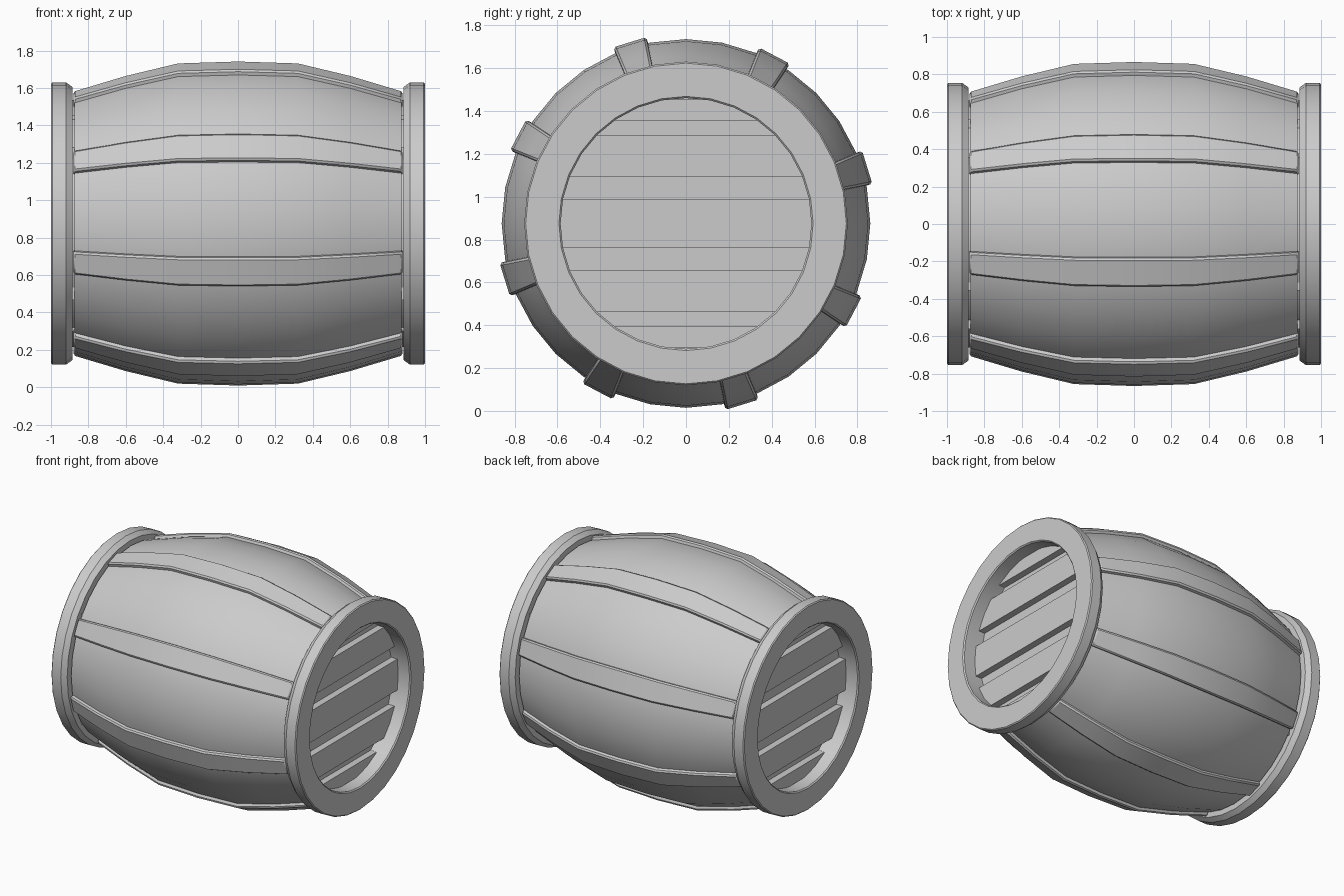
import bpy, bmesh, math

if "Cube" in bpy.data.objects:
    bpy.data.objects.remove(bpy.data.objects["Cube"])

CZ = 0.875      # height of the barrel axis
SIDES = 32


def finish(name, bm, smooth=True, bevel=0.0, mirror=False):
    bmesh.ops.recalc_face_normals(bm, faces=bm.faces)
    mesh = bpy.data.meshes.new(name)
    bm.to_mesh(mesh)
    bm.free()
    ob = bpy.data.objects.new(name, mesh)
    bpy.context.collection.objects.link(ob)
    ob.location.z = CZ
    if bevel:
        mod = ob.modifiers.new("Bevel", 'BEVEL')
        mod.width = bevel
        mod.segments = 1
        mod.limit_method = 'ANGLE'
        mod.angle_limit = math.radians(50)
    if mirror:
        ob.modifiers.new("Mirror", 'MIRROR').use_axis[0] = True
    if smooth:
        bpy.ops.object.select_all(action='DESELECT')
        ob.select_set(True)
        bpy.context.view_layer.objects.active = ob
        bpy.ops.object.shade_smooth_by_angle(angle=math.radians(30))
    return ob


def lathe(name, profile, closed=False, mirror=False):
    """Revolve (x, radius) points around the x axis."""
    bm = bmesh.new()
    rings = []
    for x, r in profile:
        rings.append([bm.verts.new((x, r * math.sin(a), r * math.cos(a)))
                      for a in (2 * math.pi * i / SIDES for i in range(SIDES))])
    pairs = list(zip(rings, rings[1:]))
    if closed:
        pairs.append((rings[-1], rings[0]))
    for a, b in pairs:
        for i in range(SIDES):
            j = (i + 1) % SIDES
            bm.faces.new((a[i], a[j], b[j], b[i]))
    if not closed:
        bm.faces.new(rings[0])
        bm.faces.new(rings[-1])
    return finish(name, bm, mirror=mirror)


# Bulging body with recessed ends
half = [(0.32, 0.85), (0.60, 0.782), (0.875, 0.697), (0.875, 0.64), (0.85, 0.64)]
lathe("barrel_body", [(-x, r) for x, r in reversed(half)] + [(0, 0.86)] + half)

# End rims
lathe("end_rims", [(0.885, 0.73), (0.92, 0.755), (0.993, 0.755), (1.0, 0.748),
                   (1.0, 0.593), (0.992, 0.585), (0.84, 0.585), (0.84, 0.66),
                   (0.885, 0.66)], closed=True, mirror=True)

# Planks on both barrel ends, separated by grooves
planks = [(-0.578, -0.48), (-0.41, -0.22), (-0.115, 0.115), (0.22, 0.41), (0.48, 0.578)]
bm = bmesh.new()
for z0, z1 in planks:
    near = 0 if z0 * z1 < 0 else min(abs(z0), abs(z1))
    y = math.sqrt(0.585 ** 2 - near ** 2) + 0.02
    box = bmesh.ops.create_cube(bm, size=1)["verts"]
    bmesh.ops.scale(bm, vec=(0.07, 2 * y, z1 - z0), verts=box)
    bmesh.ops.translate(bm, vec=(0.865, 0, (z0 + z1) / 2), verts=box)
finish("end_planks", bm, smooth=False, mirror=True)

# Eight curved battens running along the body
quarter = [(0.32, 0.875, 0.078), (0.60, 0.807, 0.071), (0.88, 0.722, 0.062)]
stations = [(-x, r, w) for x, r, w in reversed(quarter)] + [(0, 0.885, 0.08)] + quarter
for k in range(8):
    ang = math.radians(17.2 + 45 * k)
    c, s = math.cos(ang), math.sin(ang)
    bm = bmesh.new()
    loops = []
    for x, r, w in stations:
        corners = [(r, -w), (r, w), (r - 0.06, w), (r - 0.06, -w)]
        loops.append([bm.verts.new((x, c * u - s * v, s * u + c * v)) for u, v in corners])
    for a, b in zip(loops, loops[1:]):
        for i in range(4):
            j = (i + 1) % 4
            bm.faces.new((a[i], a[j], b[j], b[i]))
    bm.faces.new(loops[0])
    bm.faces.new(loops[-1])
    finish(f"batten_{k + 1}", bm, bevel=0.01)
